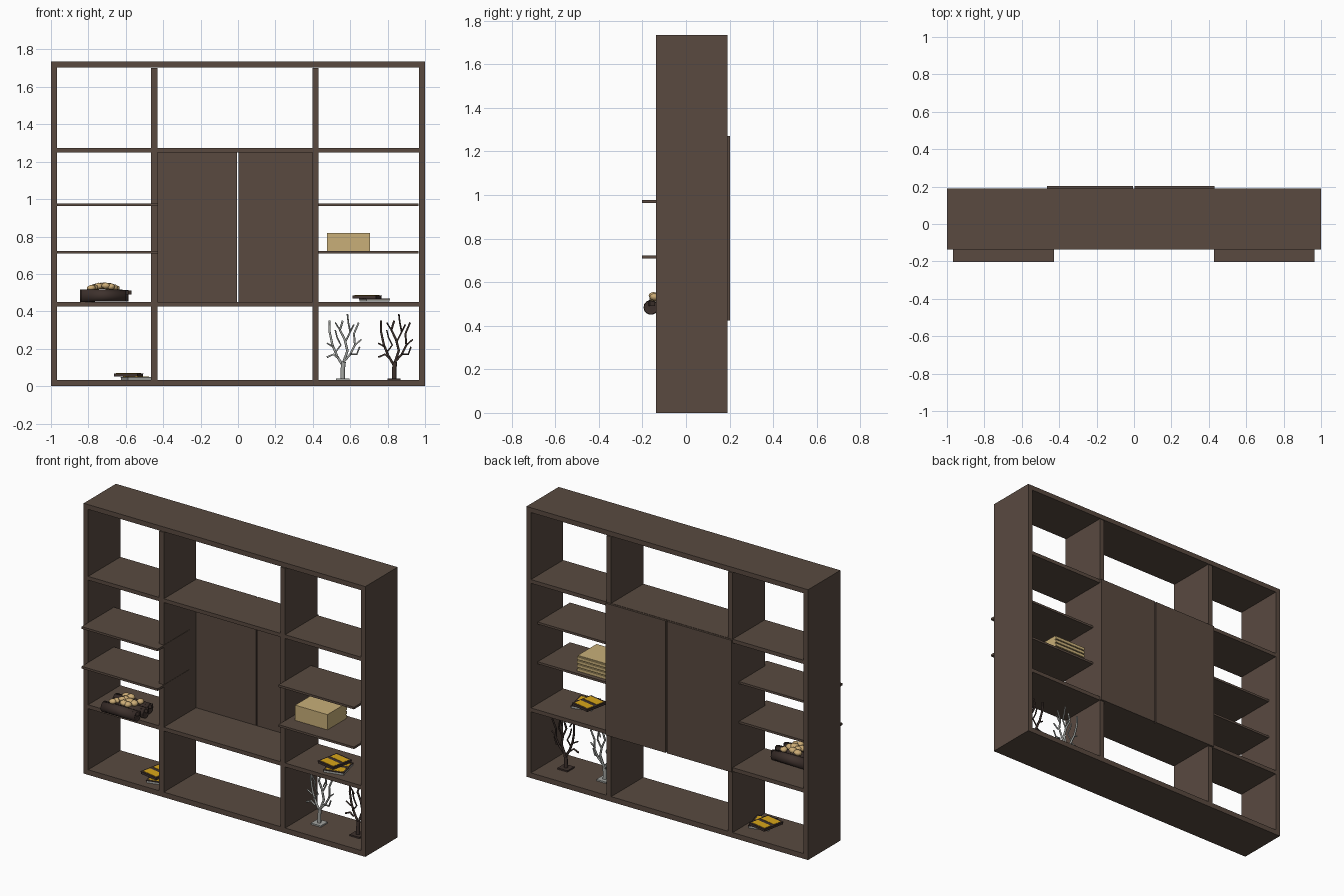
import bpy, bmesh, math, random
from mathutils import Vector, Matrix

if "Cube" in bpy.data.objects:
    bpy.data.objects.remove(bpy.data.objects["Cube"])

random.seed(4)


def material(name, rgb):
    m = bpy.data.materials.new(name)
    m.diffuse_color = (*rgb, 1)
    m.use_nodes = True
    m.node_tree.nodes["Principled BSDF"].inputs["Base Color"].default_value = m.diffuse_color
    return m


WOOD = material("brown wood", (0.100, 0.068, 0.051))
BARK = material("dark bark", (0.048, 0.031, 0.026))
TAN = material("tan box", (0.58, 0.43, 0.19))
GOLD = material("pale gold", (0.60, 0.41, 0.18))
YELLOW = material("yellow cover", (0.69, 0.38, 0.01))
SILVER = material("silver", (0.36, 0.37, 0.35))


def finish(name, bm, mat, smooth=False):
    me = bpy.data.meshes.new(name)
    bm.to_mesh(me)
    bm.free()
    me.materials.append(mat)
    ob = bpy.data.objects.new(name, me)
    bpy.context.collection.objects.link(ob)
    if smooth:
        for p in me.polygons:
            p.use_smooth = len(p.vertices) <= 4
    return ob


def box(name, x, y, z, mat=WOOD, turn=0):
    """Box between pairs of limits, optionally turned about its own vertical axis."""
    lims = (x, y, z)
    centre = Matrix.Translation([(a + b) / 2 for a, b in lims])
    scale = Matrix.Diagonal([b - a for a, b in lims] + [1])
    bm = bmesh.new()
    bmesh.ops.create_cube(bm, size=1, matrix=centre @ Matrix.Rotation(turn, 4, 'Z') @ scale)
    return finish(name, bm, mat)


# Cabinet frame
D = (-0.137, 0.19)
for side, x in (("left", (-1, -0.968)), ("right", (0.968, 1))):
    box(side + "_side_panel", x, D, (0, 1.735))
box("top_panel", (-0.968, 0.968), D, (1.704, 1.735))
box("bottom_panel", (-0.968, 0.968), D, (0, 0.033))
for side, x in (("left", (-0.464, -0.431)), ("right", (0.398, 0.431))):
    box(side + "_divider", x, D, (0.033, 1.7))
for name, z in (("lower_shelf", (0.425, 0.45)), ("upper_shelf", (1.25, 1.274))):
    box(name, (-0.968, 0.968), D, z)

# Thin shelves that stick out at the front
for side, x in (("left", (-0.968, -0.429)), ("right", (0.429, 0.966))):
    for i, z in enumerate((0.715, 0.97)):
        box(f"{side}_thin_shelf_{i}", x, (-0.203, 0.124), (z - 0.007, z + 0.007))

# Back doors
box("back_door_left", (-0.464, -0.006), (0.19, 0.203), (0.425, 1.272))
box("back_door_right", (0.002, 0.43), (0.19, 0.203), (0.425, 1.272))

# Storage box with slatted back
box("storage_box", (0.476, 0.705), (-0.1, 0.09), (0.722, 0.82), TAN)
for i in range(4):
    z = 0.724 + i * 0.0245
    box(f"box_slat_{i}", (0.478, 0.703), (0.09, 0.1), (z, z + 0.018), TAN)


# Pairs of stacked magazines
def magazines(name, cx, cy, z, flip):
    for i, (dx, turn, edge) in enumerate(((0.02 * flip, 0.25, SILVER), (-0.02 * flip, -0.2, BARK))):
        x, y, b = cx + dx, cy + 0.012 * (i * 2 - 1), z + i * 0.018
        box(f"{name}_pages_{i}", (x - .063, x + .063), (y - .075, y + .075), (b, b + .012), edge, turn)
        box(f"{name}_cover_{i}", (x - .065, x + .065), (y - .077, y + .077), (b + .012, b + .016), BARK, turn)
        # Yellow cover panels, divided by a dark band
        for j, (a, c) in enumerate(((-0.065, -0.01), (0.015, 0.065))):
            m = (a + c) / 2
            px, py = x - m * math.sin(turn), y + m * math.cos(turn)
            h = (c - a) / 2
            box(f"{name}_panel_{i}_{j}", (px - .055, px + .055), (py - h, py + h),
                (b + .016, b + .0175), YELLOW, turn)


magazines("right_magazine", 0.71, -0.015, 0.452, 1)
magazines("left_magazine", -0.565, 0.01, 0.034, 1)

# Bundle of logs lying along x
for i, (y, x0, x1) in enumerate(((-0.161, -0.84, -0.60), (-0.097, -0.82, -0.585), (-0.034, -0.845, -0.60))):
    bm = bmesh.new()
    mat = Matrix.Translation(((x0 + x1) / 2, y, 0.484)) @ Matrix.Rotation(math.pi / 2, 4, 'Y')
    bmesh.ops.create_cone(bm, cap_ends=True, segments=14, radius1=0.034, radius2=0.032,
                          depth=x1 - x0, matrix=mat)
    # Sawn rings on the ends
    caps = [f for f in bm.faces if len(f.verts) > 4]
    bmesh.ops.inset_individual(bm, faces=caps, thickness=0.008, depth=-0.004)
    finish(f"log_{i}", bm, BARK, True)
    # Branch stub
    box(f"log_stub_{i}", (x1 - 0.03, x1 + 0.012), (y - .012, y + .012), (0.49, 0.512), BARK, 0.3)

# Gold nuggets on the logs
for i in range(11):
    bm = bmesh.new()
    r = random.uniform(0.018, 0.026)
    pos = (-0.785 + 0.013 * i, -0.1 + random.uniform(-0.06, 0.06),
           0.525 + 0.012 * math.sin(math.pi * i / 10))
    bmesh.ops.create_icosphere(bm, subdivisions=2, radius=r,
                               matrix=Matrix.Translation(pos) @ Matrix.Diagonal((1.15, 1.1, 0.8, 1)))
    for v in bm.verts:
        v.co += Vector([random.uniform(-0.002, 0.002) for _ in range(3)])
    finish(f"nugget_{i}", bm, GOLD, True)

# Branches of a coral in (x, z) hundredths, each with its radius factor
BRANCHES = [
    (1.6, [(0, 0), (0, 5), (0.5, 9)]),
    (1.0, [(0, 7), (-3, 12), (-5.5, 18), (-7, 25), (-7, 31)]),
    (0.8, [(-2.5, 11), (-5, 13), (-8.5, 11.5)]),
    (0.7, [(-5, 17), (-8.5, 19)]),
    (1.0, [(0.5, 9), (2.5, 15), (1, 21), (-1.5, 26), (0, 31)]),
    (0.7, [(-1.5, 26), (-4, 30)]),
    (0.7, [(-4, 14), (-1, 18), (-3, 22), (-4, 26)]),
    (0.9, [(0.5, 9), (4, 13), (6.5, 18), (6, 24), (8.5, 30)]),
    (0.7, [(4, 13), (7.5, 13), (9, 17)]),
    (0.7, [(6.5, 18), (10, 21)]),
    (0.8, [(1.5, 20), (4, 25), (3, 30), (2.5, 34.5)]),
    (0.7, [(4, 25), (6, 29)]),
]


def coral(name, cx, cy, mat):
    cu = bpy.data.curves.new(name, 'CURVE')
    cu.dimensions = '3D'
    cu.bevel_depth = 0.0078
    cu.bevel_resolution = 1
    cu.use_fill_caps = True
    for k, (r, pts) in enumerate(BRANCHES):
        s = cu.splines.new('POLY')
        s.points.add(len(pts) - 1)
        for p, (x, z) in zip(s.points, pts):
            dy = 0.0015 * z * 0.5 * math.sin(k * 2.1)
            p.co = (cx + x / 100, cy + dy, 0.04 + z / 100, 1)
            p.radius = r * (1 - 0.008 * z)
    cu.materials.append(mat)
    bpy.context.collection.objects.link(bpy.data.objects.new(name, cu))
    box(name + "_base", (cx - .035, cx + .035), (cy - .035, cy + .035), (0.033, 0.042), mat)


coral("silver_coral", 0.56, 0.025, SILVER)
coral("dark_coral", 0.835, 0.025, BARK)
